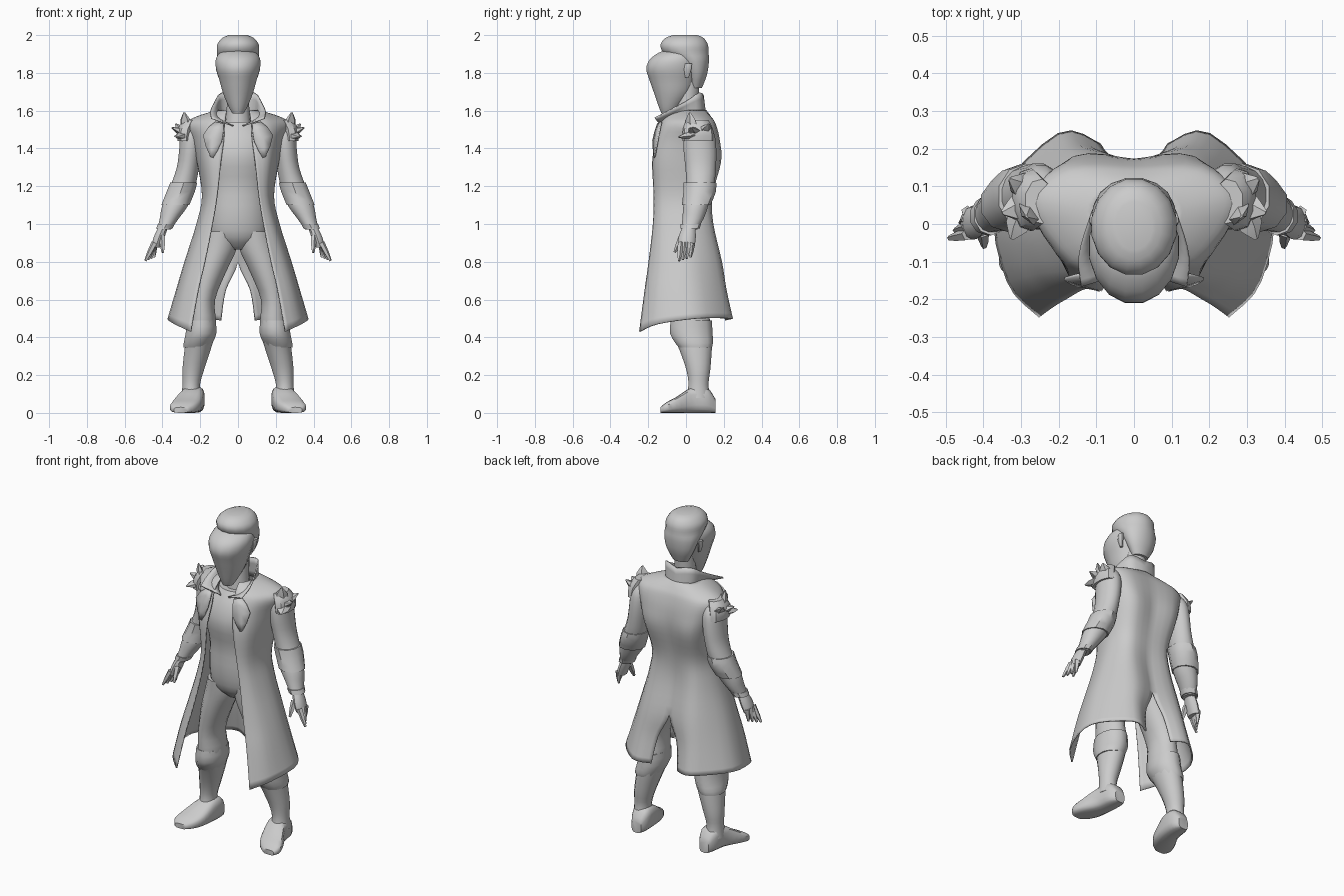
import bpy, math
from mathutils import Vector


def spline_rows(rows, n):
    """Catmull-Rom interpolation through rows of equal-length number tuples."""
    out = []
    for i in range(len(rows) - 1):
        p0, p1, p2 = rows[max(i - 1, 0)], rows[i], rows[i + 1]
        p3 = rows[min(i + 2, len(rows) - 1)]
        for k in range(n):
            t = k / n
            out.append([0.5 * (2 * b + (c - a) * t + (2 * a - 5 * b + 4 * c - d) * t * t
                        + (3 * b - a - 3 * c + d) * t ** 3) for a, b, c, d in zip(p0, p1, p2, p3)])
    out.append(list(rows[-1]))
    return out


def make(name, verts, faces, mirror=False, thick=0.0, angle=40):
    me = bpy.data.meshes.new(name)
    me.from_pydata(verts, [], faces)
    ob = bpy.data.objects.new(name, me)
    bpy.context.collection.objects.link(ob)
    bpy.ops.object.select_all(action='DESELECT')
    ob.select_set(True)
    bpy.context.view_layer.objects.active = ob
    bpy.ops.object.mode_set(mode='EDIT')
    bpy.ops.mesh.select_all(action='SELECT')
    bpy.ops.mesh.normals_make_consistent(inside=False)
    bpy.ops.object.mode_set(mode='OBJECT')
    bpy.ops.object.shade_smooth_by_angle(angle=math.radians(angle))
    if mirror:
        ob.modifiers.new("mirror", 'MIRROR').merge_threshold = 0.002
    if thick:
        m = ob.modifiers.new("thickness", 'SOLIDIFY')
        m.thickness, m.offset = thick, 0
    return ob


def loft(name, rows, sides=16, steps=3, power=1.0, mirror=False, axis='z'):
    """Rows are (position, a0, a1, b0, b1): bounds of each oval section along the axis."""
    verts, faces = [], []
    rings = spline_rows(rows, steps)
    for t, a0, a1, b0, b1 in rings:
        for k in range(sides):
            th = 2 * math.pi * (k + 0.5) / sides
            c, s = math.cos(th), math.sin(th)
            c = math.copysign(abs(c) ** power, c)
            s = math.copysign(abs(s) ** power, s)
            a, b = (a0 + a1) / 2 + c * (a1 - a0) / 2, (b0 + b1) / 2 + s * (b1 - b0) / 2
            verts.append((a, b, t) if axis == 'z' else (a, t, b))
    for i in range(len(rings) - 1):
        for k in range(sides):
            j = (k + 1) % sides
            faces.append((i * sides + k, i * sides + j, (i + 1) * sides + j, (i + 1) * sides + k))
    last = (len(rings) - 1) * sides
    faces += [tuple(range(sides))[::-1], tuple(range(last, last + sides))]
    return make(name, verts, faces, mirror)


def sheet(name, grid, steps=3, thick=0.008):
    """Mirrored cloth sheet: each grid row is a list of (x, y, z) points, smoothed both ways."""
    width = len(grid[0])
    rows = spline_rows([[v for p in row for v in p] for row in grid], steps)
    fine = [spline_rows([r[3 * i:3 * i + 3] for i in range(width)], steps) for r in rows]
    n = len(fine[0])
    verts = [(max(p[0], 0), p[1], p[2]) for r in fine for p in r]
    faces = [(i * n + k, i * n + k + 1, (i + 1) * n + k + 1, (i + 1) * n + k)
             for i in range(len(fine) - 1) for k in range(n - 1)]
    return make(name, verts, faces, True, thick)


def spike(name, base, tip, r, flat=1.0, sides=5, tip_r=0.15):
    """Mirrored tapering piece from base to tip, used for fingers and torn points."""
    b, t = Vector(base), Vector(tip)
    q = (t - b).to_track_quat('Z', 'Y')
    verts = []
    for c, rr in ((b, r), (b.lerp(t, 0.55), r * 0.8), (t, r * tip_r)):
        for k in range(sides):
            th = 2 * math.pi * k / sides
            verts.append(c + q @ Vector((rr * math.cos(th), rr * flat * math.sin(th), 0)))
    faces = [(i * sides + k, i * sides + (k + 1) % sides, (i + 1) * sides + (k + 1) % sides,
              (i + 1) * sides + k) for i in range(2) for k in range(sides)]
    faces += [tuple(range(sides))[::-1], tuple(range(2 * sides, 3 * sides))]
    return make(name, verts, faces, True)


# Head, hair, neck, ears
loft("masked_face", [(1.585, -.03, .03, -.13, -.06), (1.62, -.05, .05, -.145, -.03),
                     (1.69, -.08, .08, -.17, .03), (1.76, -.1, .1, -.195, .06),
                     (1.82, -.118, .118, -.213, .08), (1.87, -.12, .12, -.195, .08),
                     (1.905, -.1, .1, -.15, .07), (1.92, -.06, .06, -.11, .04)])
loft("hair", [(1.72, -.05, .05, .02, .085), (1.79, -.088, .088, .0, .112),
              (1.86, -.108, .108, -.05, .123), (1.905, -.113, .113, -.12, .122),
              (1.95, -.112, .112, -.137, .118), (1.985, -.085, .085, -.11, .095),
              (2.0, -.05, .05, -.07, .06)])
loft("neck", [(1.5, -.075, .075, -.07, .08), (1.6, -.062, .062, -.06, .065),
              (1.76, -.062, .062, -.05, .075)], 12)
loft("ear", [(1.775, .088, .104, -.005, .015), (1.82, .095, .118, -.012, .03),
             (1.85, .098, .118, -.005, .032)], 8, 2, mirror=True)

# Shirt, trousers, boots
loft("torso", [(.865, -.06, .06, -.06, .06), (.93, -.15, .15, -.12, .1),
               (1.05, -.162, .162, -.143, .112), (1.2, -.16, .16, -.145, .115),
               (1.35, -.19, .19, -.172, .145), (1.46, -.19, .19, -.145, .14),
               (1.54, -.11, .11, -.095, .1)], 20)
loft("leg", [(.96, .0, .175, -.115, .1), (.87, .005, .2, -.108, .1), (.75, .06, .23, -.1, .105),
             (.6, .12, .255, -.085, .115), (.48, .115, .265, -.08, .13),
             (.4, .125, .275, -.065, .14), (.33, .145, .285, -.035, .138),
             (.23, .178, .295, .0, .13), (.15, .2, .295, .012, .12),
             (.08, .195, .3, .0, .13)], mirror=True)
loft("boot_cuff", [(.49, .115, .272, -.085, .14), (.42, .112, .28, -.088, .145),
                   (.37, .132, .29, -.06, .146), (.345, .145, .29, -.04, .14)],
     12, 2, mirror=True)
loft("foot", [(.155, .2, .265, .0, .075), (.11, .178, .29, .0, .135), (.03, .18, .305, .0, .135),
              (-.05, .195, .345, .0, .085), (-.105, .225, .36, .0, .055),
              (-.135, .265, .34, .0, .03)], 14, 3, .6, True, 'y')

# Sleeves, cuffs, hands
loft("sleeve", [(1.535, .2, .27, .03, .11), (1.48, .185, .305, -.01, .15),
                (1.4, .19, .312, -.015, .162), (1.3, .205, .325, -.005, .16),
                (1.2, .225, .36, .0, .15), (1.1, .262, .402, -.015, .12),
                (1.03, .312, .415, -.02, .095), (.97, .355, .428, -.025, .06)], mirror=True)
loft("gauntlet_cuff", [(1.22, .212, .362, -.012, .16), (1.17, .225, .382, -.014, .158),
                       (1.1, .254, .41, -.022, .13)], 10, 2, mirror=True)
loft("wrist_band", [(1.0, .332, .426, -.03, .08), (.975, .345, .437, -.03, .072)],
     10, 1, mirror=True)
loft("palm", [(.98, .37, .425, -.02, .05), (.93, .388, .448, -.04, .052),
              (.875, .412, .462, -.04, .045)], 10, 2, mirror=True)
for i in range(4):
    spike("finger", (.442, -.028 + .02 * i, .9), (.49 - .015 * i, -.037 + .02 * i, .805 + .006 * i),
          .017, tip_r=.4)
spike("thumb", (.4, -.02, .935), (.398, -.06, .85), .018, tip_r=.4)

# Long open coat: rows from neck to hem, points from front edge round to back centre
levels = [
    (1.6, (.06, -.075), (.085, -.05), (.105, .03), (.07, .085), (0, .105)),
    (1.565, (.065, -.113), (.14, -.08), (.22, .05), (.14, .122), (0, .13)),
    (1.525, (.07, -.135), (.175, -.1), (.275, .055), (.18, .148), (0, .15)),
    (1.44, (.075, -.155), (.172, -.124), (.245, .06), (.17, .168), (0, .167)),
    (1.33, (.09, -.175), (.17, -.135), (.215, .05), (.15, .175), (0, .165)),
    (1.15, (.11, -.168), (.16, -.125), (.187, .02), (.13, .128), (0, .13)),
    (1.0, (.135, -.172), (.19, -.125), (.215, .02), (.14, .135), (0, .125)),
    (.8, (.175, -.195), (.25, -.13), (.275, .03), (.16, .18), (0, .16)),
    (.65, (.21, -.216), (.293, -.14), (.318, .045), (.185, .205), (.065, .18))]
grid = [[(x, y, lv[0]) for x, y in lv[1:]] for lv in levels]
grid.append([(.25, -.245, .43), (.335, -.15, .47), (.362, .06, .5), (.2, .238, .5), (.09, .21, .49)])
sheet("long_coat", grid, 4)

# Standing collar with pointed front, and chest lapels
sheet("collar", [
    [(0, .105, 1.56), (.085, .075, 1.575), (.1, -.01, 1.57), (.075, -.085, 1.54), (.025, -.13, 1.52)],
    [(0, .09, 1.68), (.085, .07, 1.695), (.12, .0, 1.65), (.145, -.09, 1.6), (.14, -.165, 1.56)]], 3)
sheet("lapel", [[(.075, -.15, 1.53), (.12, -.13, 1.54)],
                [(.085, -.175, 1.44), (.185, -.145, 1.47)],
                [(.13, -.165, 1.35), (.145, -.165, 1.355)]], 2)

# Ragged shoulder guards
loft("shoulder_guard", [(1.44, .24, .322, -.02, .15), (1.5, .225, .325, -.018, .145),
                        (1.55, .21, .29, .0, .12)], 9, 2, mirror=True)
for base, tip in (((.275, .03, 1.51), (.285, .02, 1.59)), ((.28, .05, 1.48), (.35, .03, 1.51)),
                  ((.28, .09, 1.48), (.33, .12, 1.53)), ((.29, .03, 1.47), (.325, -.04, 1.46))):
    spike("shoulder_point", base, tip, .042, .5)
